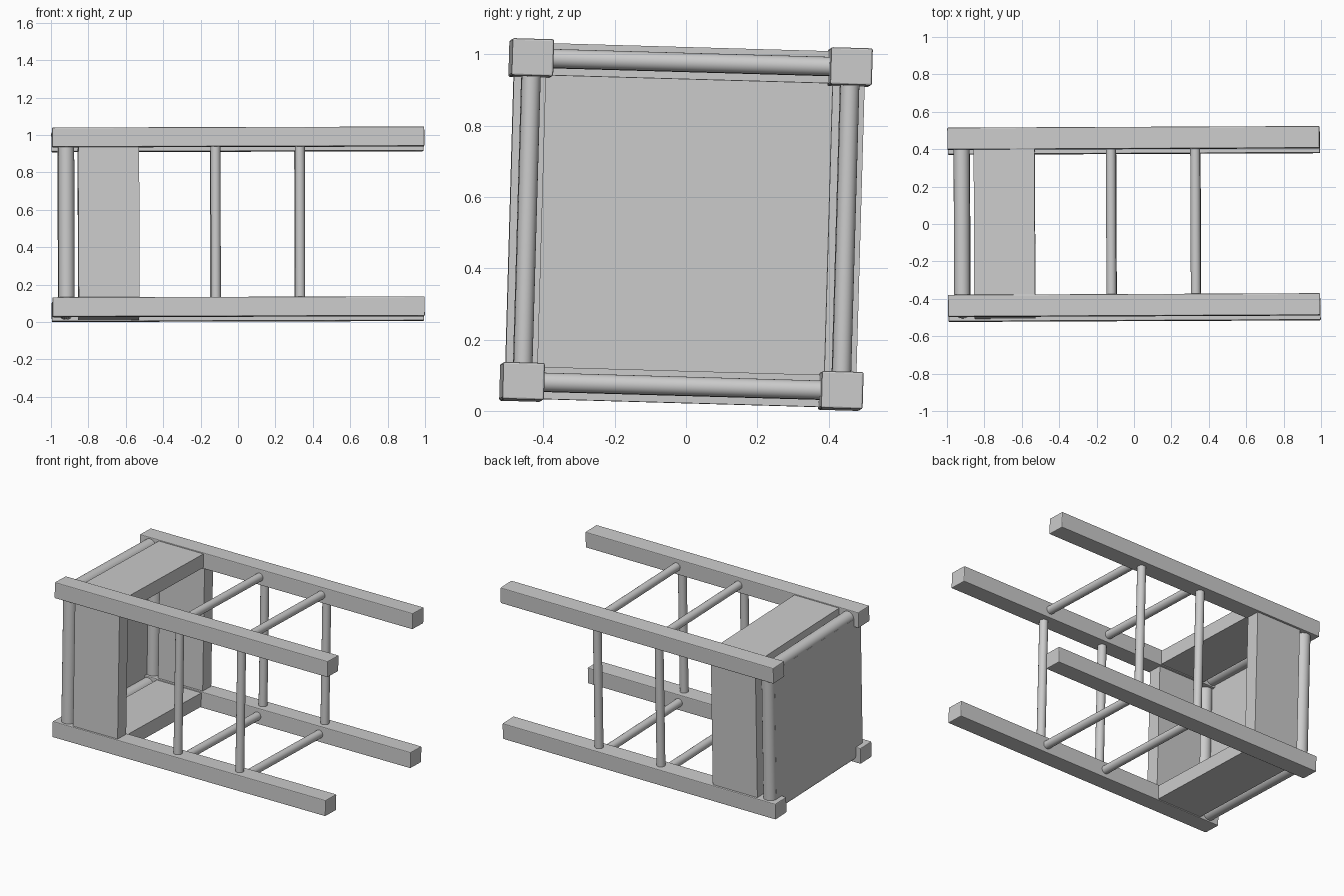
import bpy, bmesh, math
from mathutils import Matrix, Vector

if "Cube" in bpy.data.objects:
    bpy.data.objects.remove(bpy.data.objects["Cube"], do_unlink=True)

# Single plain grey
grey = bpy.data.materials.new("plain_grey")
grey.use_nodes = True
grey.diffuse_color = (0.6, 0.6, 0.6, 1)
grey.node_tree.nodes["Principled BSDF"].inputs["Base Color"].default_value = (0.6, 0.6, 0.6, 1)

# The stool lies on its side, leaning very slightly
LEAN = (Matrix.Translation((0, 0, 0.5225))
        @ Matrix.Rotation(math.radians(0.25), 4, 'Z')
        @ Matrix.Rotation(math.radians(-0.15), 4, 'Y')
        @ Matrix.Rotation(math.radians(-1.63), 4, 'X'))
HY, HZ = 0.447, 0.454      # leg centres either side of the middle


def finish(bm, name):
    mesh = bpy.data.meshes.new(name)
    bm.to_mesh(mesh)
    bm.free()
    mesh.materials.append(grey)
    ob = bpy.data.objects.new(name, mesh)
    bpy.context.collection.objects.link(ob)
    ob.matrix_world = LEAN
    return ob


def box(name, centre, size, bevel=0.0):
    bm = bmesh.new()
    bmesh.ops.create_cube(bm, size=1)
    bmesh.ops.scale(bm, vec=size, verts=bm.verts)
    bmesh.ops.translate(bm, vec=centre, verts=bm.verts)
    if bevel:
        bmesh.ops.bevel(bm, geom=bm.edges[:], offset=bevel, segments=2,
                        profile=0.5, affect='EDGES')
    return finish(bm, name)


def rod(name, start, end, radius):
    a, b = Vector(start), Vector(end)
    d = b - a
    bm = bmesh.new()
    place = Matrix.Translation((a + b) / 2) @ d.to_track_quat('Z', 'Y').to_matrix().to_4x4()
    bmesh.ops.create_cone(bm, cap_ends=True, segments=24, radius1=radius,
                          radius2=radius, depth=d.length, matrix=place)
    for f in bm.faces:
        f.smooth = len(f.verts) == 4
    return finish(bm, name)


# Four legs running along x
for sy, ny in ((-1, "front"), (1, "back")):
    for sz, nz in ((-1, "lower"), (1, "upper")):
        box(f"{ny}_{nz}_leg", (0, sy * HY, sz * HZ), (1.99, 0.117, 0.104), 0.005)

# Each side has an apron board, a thick seat rail and two thin stretchers
APRON_X, APRON_LEN, APRON_T = -0.692, 0.325, 0.09
RODS = (("seat_rail", -0.919, 0.0425), ("upper_stretcher", -0.121, 0.0265),
        ("lower_stretcher", 0.33, 0.0265))
for s, ny, nz in ((-1, "front", "bottom"), (1, "back", "top")):
    box(f"{ny}_apron", (APRON_X, s * HY, 0), (APRON_LEN, APRON_T, 2 * HZ - 0.09))
    box(f"{nz}_apron", (APRON_X, 0, s * HZ), (APRON_LEN, 2 * HY - 0.1, APRON_T))
    for part, x, r in RODS:
        rod(f"{ny}_{part}", (x, s * HY, -HZ), (x, s * HY, HZ), r)
        rod(f"{nz}_{part}", (x, -HY, s * HZ), (x, HY, s * HZ), r)

# Thin seat panel stretched over the outer side of the rails
box("seat_panel", (-0.952, 0, 0), (0.02, 2 * HY, 2 * HZ))
